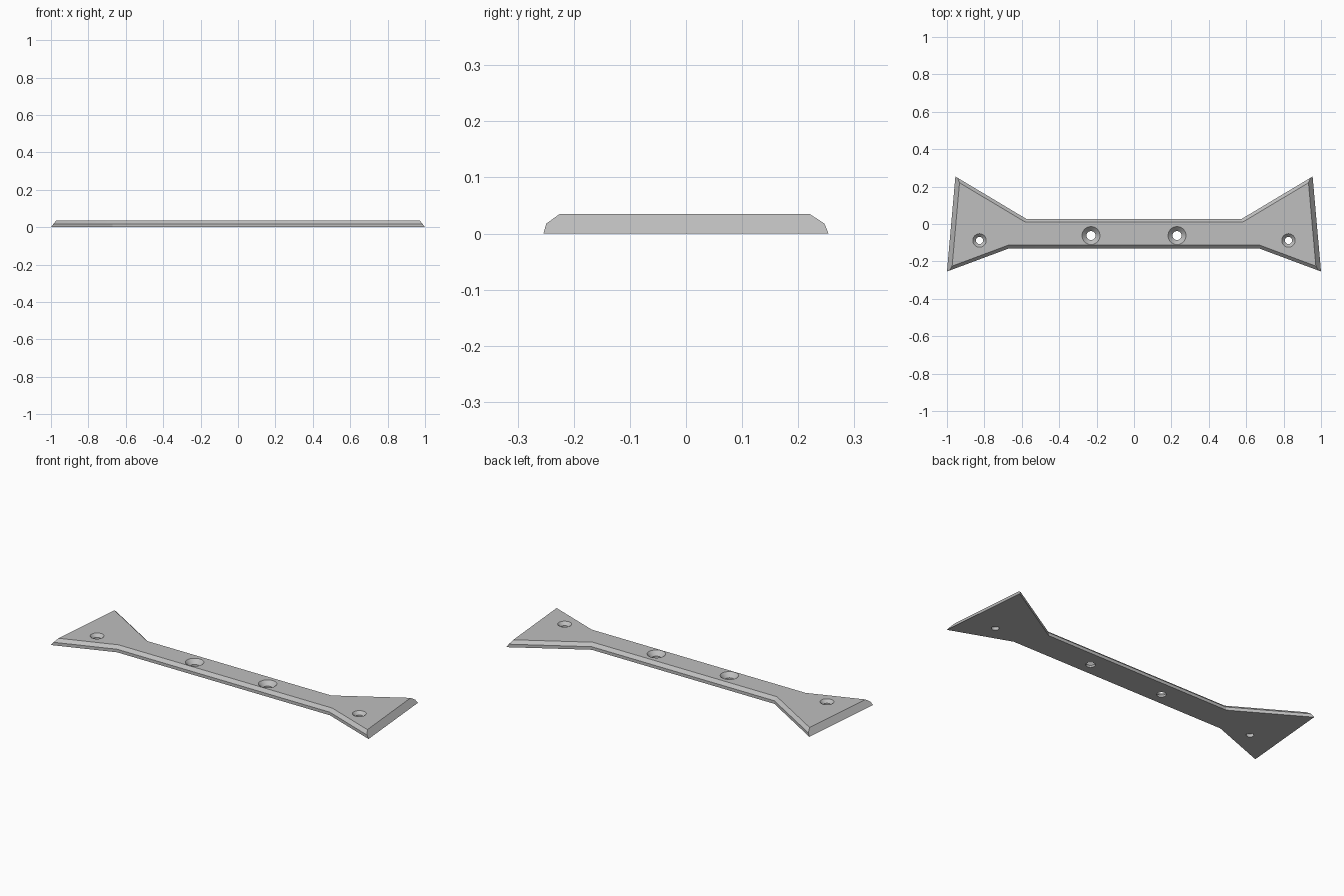
import bpy, bmesh, math
from mathutils import Vector, Matrix

cube = bpy.data.objects.get("Cube")
if cube:
    bpy.data.objects.remove(cube, do_unlink=True)

THICK = 0.035
MID = THICK / 2

metal = bpy.data.materials.new("light grey")
metal.use_nodes = True
grey = (0.52, 0.52, 0.52, 1)
metal.diffuse_color = grey
metal.node_tree.nodes["Principled BSDF"].inputs["Base Color"].default_value = grey


def make_object(name, bm):
    bmesh.ops.recalc_face_normals(bm, faces=bm.faces)
    mesh = bpy.data.meshes.new(name)
    bm.to_mesh(mesh)
    bm.free()
    mesh.materials.append(metal)
    obj = bpy.data.objects.new(name, mesh)
    bpy.context.scene.collection.objects.link(obj)
    return obj


def inset(points, end, side):
    """Move each outline edge inward: end edges by one amount, the rest by another."""
    lines = []
    for a, b in zip(points, points[1:] + points[:1]):
        d = (b - a).normalized()
        n = Vector((-d.y, d.x))
        amount = end if abs(d.y) > 0.9 else side
        lines.append((n, n.dot(a) + amount))
    result = []
    for (n1, c1), (n2, c2) in zip(lines[-1:] + lines[:-1], lines):
        det = n1.x * n2.y - n1.y * n2.x
        result.append(Vector(((c1 * n2.y - c2 * n1.y) / det,
                              (n1.x * c2 - n2.x * c1) / det)))
    return result


# Flared plate: mirrored outline, upright lower band, chamfered top, sloped ends
half = [(0.67, -0.131), (1.0, -0.254), (0.955, 0.254), (0.575, 0.027)]
outline = [Vector(p) for p in half] + [Vector((-x, y)) for x, y in reversed(half)]
levels = [(0, 0, 0), (MID, 0.0125, 0), (THICK, 0.025, 0.0175)]

bm = bmesh.new()
rings = [[bm.verts.new((p.x, p.y, z)) for p in inset(outline, end, side)]
         for z, end, side in levels]
for low, high in zip(rings, rings[1:]):
    for i in range(len(low)):
        j = (i + 1) % len(low)
        bm.faces.new((low[i], low[j], high[j], high[i]))
bm.faces.new(rings[0][::-1])
bm.faces.new(rings[-1])
plate = make_object("mounting_plate", bm)

# Countersunk screw holes: a cone running into a straight bore
bm = bmesh.new()
for x, y, outer, bore in ((0.23, -0.062, 0.048, 0.024), (0.826, -0.088, 0.036, 0.019)):
    for sx in (-x, x):
        extra = 0.02
        depth = outer - bore
        profile = [(0, -extra), (bore, -extra), (bore, THICK - depth),
                   (outer + extra, THICK + extra), (0, THICK + extra)]
        verts = [bm.verts.new((sx + r, y, z)) for r, z in profile]
        edges = [bm.edges.new(pair) for pair in zip(verts, verts[1:])]
        bmesh.ops.spin(bm, geom=verts + edges, cent=(sx, y, 0), axis=(0, 0, 1),
                       angle=math.tau, steps=48, use_duplicate=False)
bmesh.ops.remove_doubles(bm, verts=bm.verts, dist=0.0001)
cutter = make_object("screw_hole_cutter", bm)
cutter.hide_render = True

# Cut the holes and keep the finished mesh
cut = plate.modifiers.new("screw_holes", "BOOLEAN")
cut.operation = "DIFFERENCE"
cut.solver = "EXACT"
cut.object = cutter
bpy.ops.object.select_all(action="DESELECT")
plate.select_set(True)
bpy.context.view_layer.objects.active = plate
bpy.ops.object.modifier_apply(modifier=cut.name)
bpy.data.objects.remove(cutter, do_unlink=True)

# Smooth hole walls, crisp plate edges
bpy.ops.object.shade_smooth_by_angle(angle=math.radians(15))
